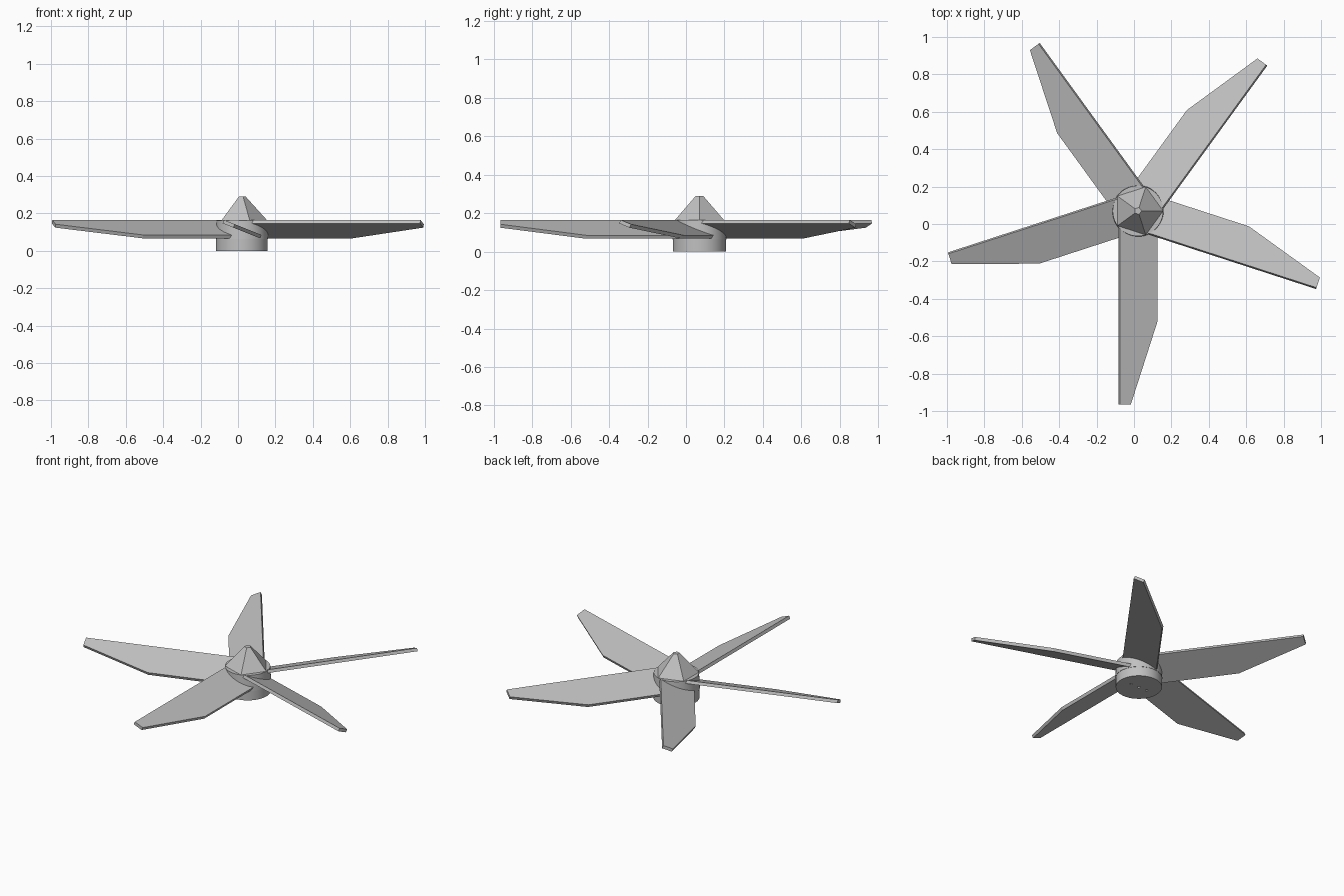
import bpy
import bmesh
from math import cos, sin, radians
from mathutils import Matrix, Vector

cube = bpy.data.objects.get("Cube")
if cube:
    bpy.data.objects.remove(cube, do_unlink=True)

CENTRE = Vector((0.021, 0.07, 0))
BLADES = 5

grey = bpy.data.materials.new("plain_grey")
grey.use_nodes = True
grey.diffuse_color = (0.53, 0.53, 0.53, 1)
grey.node_tree.nodes["Principled BSDF"].inputs["Base Color"].default_value = grey.diffuse_color


def add_object(name, bm):
    bmesh.ops.recalc_face_normals(bm, faces=bm.faces)
    mesh = bpy.data.meshes.new(name)
    bm.to_mesh(mesh)
    bm.free()
    mesh.materials.append(grey)
    obj = bpy.data.objects.new(name, mesh)
    obj.location = CENTRE
    bpy.context.collection.objects.link(obj)
    return obj


def frustum(name, sides, r_low, r_high, z_low, z_high, offset=(0, 0)):
    """Closed prism or cone with its first corner towards +x."""
    bm = bmesh.new()
    rings = []
    for r, z in ((r_low, z_low), (r_high, z_high)):
        angles = [radians(360 * i / sides) for i in range(sides)]
        rings.append([bm.verts.new((offset[0] + r * cos(a), offset[1] + r * sin(a), z))
                      for a in angles])
    low, high = rings
    bm.faces.new(low[::-1])
    bm.faces.new(high)
    for i in range(sides):
        j = (i + 1) % sides
        bm.faces.new((low[i], low[j], high[j], high[i]))
    return add_object(name, bm)


def smooth(obj):
    bpy.ops.object.select_all(action="DESELECT")
    obj.select_set(True)
    bpy.context.view_layer.objects.active = obj
    bpy.ops.object.shade_smooth_by_angle(angle=radians(30))


# Round mounting base and the hub that carries the blades
base = frustum("mounting_base", 48, 0.138, 0.138, 0, 0.062)
hub = frustum("hub", 48, 0.14, 0.135, 0.062, 0.163)

# Screw holes in the underside
for i, x in enumerate((-0.06, 0, 0.06)):
    cutter = frustum(f"screw_hole_cutter_{i + 1}", 12, 0.008, 0.008, -0.02, 0.03, (x, 0))
    cutter.hide_render = True
    cutter.hide_set(True)
    cut = base.modifiers.new("screw_hole", "BOOLEAN")
    cut.operation = "DIFFERENCE"
    cut.object = cutter
smooth(base)
smooth(hub)

# Five-sided pointed cap with a small flat tip
frustum("spinner_cap", BLADES, 0.135, 0.02, 0.163, 0.29)

# Pitched blades: straight high edge, low edge tapering to a narrow tip
PLAN = [(-0.095, -0.08), (-0.095, -1.035), (-0.038, -1.035), (0.105, -0.59), (0.105, -0.08)]
SLOPE = 0.4
THICKNESS = Vector((-0.008, 0, -0.018))
for k in range(BLADES):
    bm = bmesh.new()
    top = [Vector((x, y, 0.165 - SLOPE * (x - PLAN[0][0]))) for x, y in PLAN]
    upper = [bm.verts.new(p) for p in top]
    lower = [bm.verts.new(p + THICKNESS) for p in top]
    bm.faces.new(upper)
    bm.faces.new(lower[::-1])
    for i in range(len(PLAN)):
        j = (i + 1) % len(PLAN)
        bm.faces.new((upper[i], lower[i], lower[j], upper[j]))
    bm.transform(Matrix.Rotation(radians(360 * k / BLADES), 4, "Z"))
    add_object(f"blade_{k + 1}", bm)
